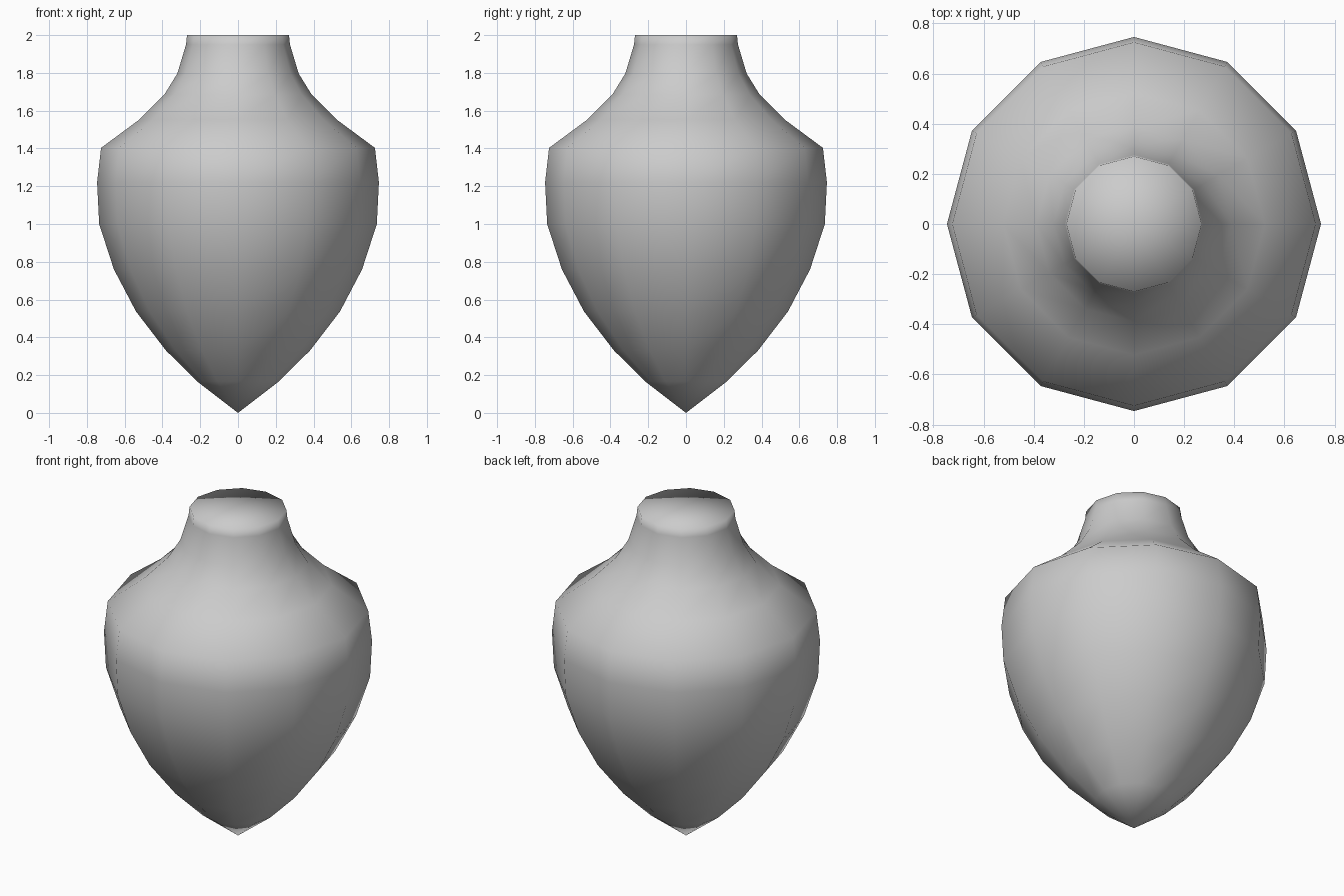
import bpy, bmesh, math

if "Cube" in bpy.data.objects:
    bpy.data.objects.remove(bpy.data.objects["Cube"])

SIDES = 12

# vase profile (radius, height), from just above the pointed foot to the rim
PROFILE = [(0.217, 0.167), (0.382, 0.331), (0.54, 0.537), (0.657, 0.76),
           (0.735, 1.0), (0.746, 1.22), (0.725, 1.403), (0.522, 1.553),
           (0.39, 1.685), (0.321, 1.797), (0.275, 1.95), (0.27, 2.0)]

bm = bmesh.new()


def ring(r, z):
    return [bm.verts.new((r * math.cos(a), r * math.sin(a), z))
            for a in (2 * math.pi * i / SIDES for i in range(SIDES))]


rings = [ring(r, z) for r, z in PROFILE]
tip = bm.verts.new((0, 0, 0))
top = bm.verts.new((0, 0, 2))

for i in range(SIDES):
    j = (i + 1) % SIDES
    # side walls
    for lo, hi in zip(rings, rings[1:]):
        bm.faces.new((lo[i], lo[j], hi[j], hi[i]))
    # pointed foot and closed top
    bm.faces.new((tip, rings[0][j], rings[0][i]))
    bm.faces.new((top, rings[-1][i], rings[-1][j]))

# smooth everywhere, including across the rim
for f in bm.faces:
    f.smooth = True

mesh = bpy.data.meshes.new("vase")
bm.to_mesh(mesh)
bm.free()
bpy.context.collection.objects.link(bpy.data.objects.new("vase", mesh))
